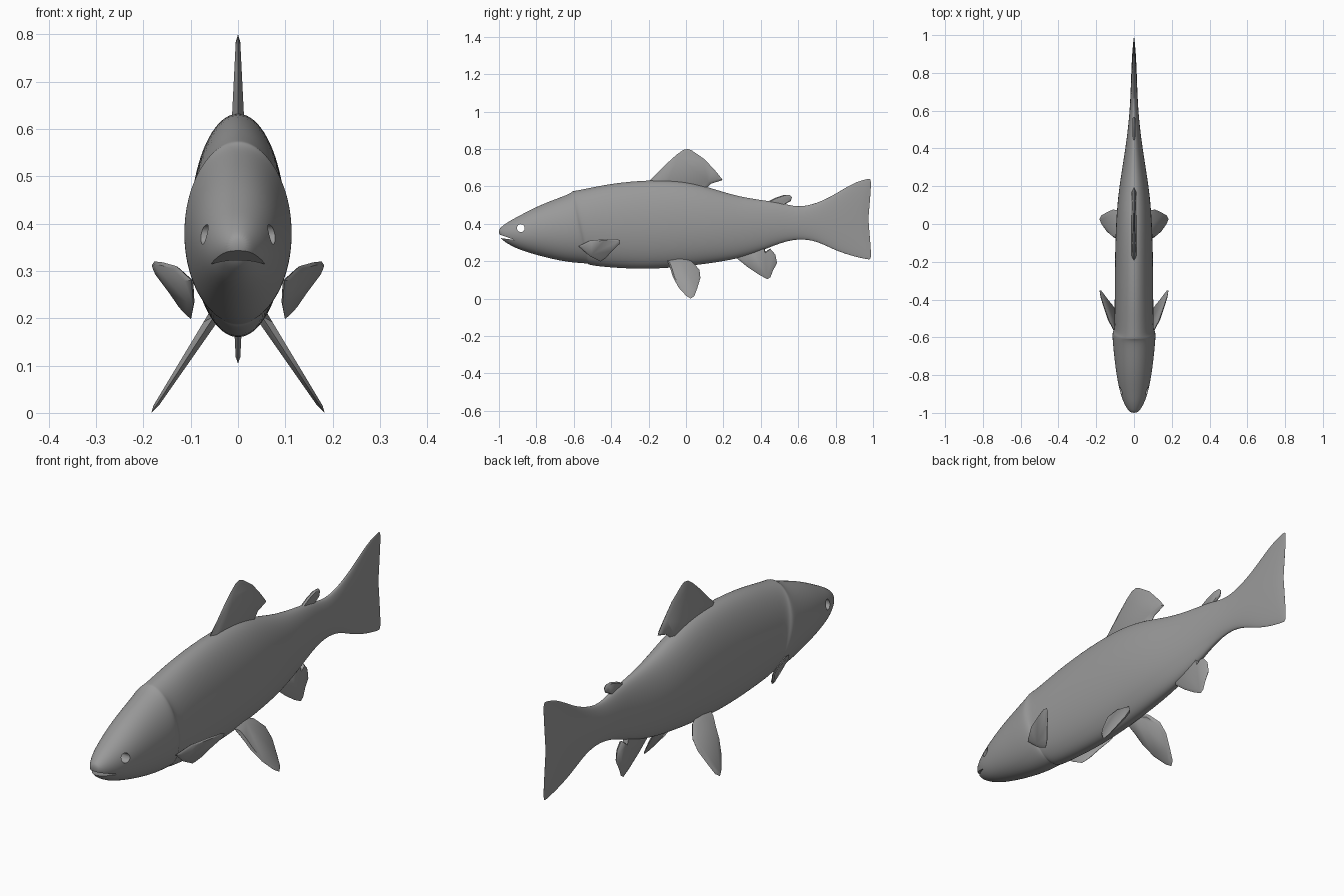
import bpy, bmesh, math

if "Cube" in bpy.data.objects:
    bpy.data.objects.remove(bpy.data.objects["Cube"])

grey = bpy.data.materials.new("fish_grey")
grey.diffuse_color = (0.32, 0.32, 0.32, 1)
grey.use_nodes = True
grey.node_tree.nodes["Principled BSDF"].inputs["Base Color"].default_value = grey.diffuse_color


def make_object(name, bm):
    bmesh.ops.recalc_face_normals(bm, faces=bm.faces)
    mesh = bpy.data.meshes.new(name)
    bm.to_mesh(mesh)
    bm.free()
    mesh.materials.append(grey)
    ob = bpy.data.objects.new(name, mesh)
    bpy.context.collection.objects.link(ob)
    return ob


def activate(ob):
    bpy.ops.object.select_all(action='DESELECT')
    ob.select_set(True)
    bpy.context.view_layer.objects.active = ob


def smooth(ob, angle=40):
    activate(ob)
    bpy.ops.object.shade_smooth_by_angle(angle=math.radians(angle))


def prism(name, outline, x0, x1):
    """Side outline (y, z) swept straight across x."""
    bm = bmesh.new()
    a = [bm.verts.new((x0, y, z)) for y, z in outline]
    b = [bm.verts.new((x1, y, z)) for y, z in outline]
    bm.faces.new(a)
    bm.faces.new(b[::-1])
    for i in range(len(a)):
        j = (i + 1) % len(a)
        bm.faces.new((a[i], b[i], b[j], a[j]))
    return make_object(name, bm)


def fin(name, outline, centre, half):
    """Thin pillow fin: sharp rim, thicker inner ring; centre and half are rules of (y, z)."""
    bm = bmesh.new()
    n = len(outline)
    my = sum(p[0] for p in outline) / n
    mz = sum(p[1] for p in outline) / n
    rim = [bm.verts.new((centre(y, z), y, z)) for y, z in outline]
    for s in (1, -1):
        inner = []
        for y, z in outline:
            y, z = y + (my - y) * 0.14, z + (mz - z) * 0.14
            inner.append(bm.verts.new((centre(y, z) + s * half(y, z), y, z)))
        for i in range(n):
            j = (i + 1) % n
            bm.faces.new((rim[i], rim[j], inner[j], inner[i]))
        bm.faces.new(inner)
    ob = make_object(name, bm)
    smooth(ob, 50)
    return ob


# Body and tail: elliptical rings (y, bottom, top, half width, rearward bow of the edge)
rings = [
    (-1.0, .343, .371, .016, 0), (-.985, .314, .386, .033, 0), (-.95, .291, .412, .053, 0),
    (-.9, .264, .439, .073, 0), (-.8, .232, .493, .094, 0), (-.7, .207, .533, .106, 0),
    (-.62, .192, .562, .114, 0), (-.578, .186, .575, .116, 0), (-.57, .185, .577, .104, 0),
    (-.52, .177, .592, .104, 0), (-.4, .163, .618, .103, 0), (-.2, .153, .638, .102, 0),
    (0, .170, .632, .097, 0), (.15, .190, .588, .085, 0), (.27, .210, .55, .067, 0),
    (.4, .252, .528, .046, 0), (.5, .296, .516, .033, 0), (.6, .321, .486, .023, 0),
    (.7, .308, .510, .018, 0), (.79, .257, .557, .015, .005), (.88, .222, .625, .011, .02),
    (.935, .206, .645, .007, .045), (.953, .205, .645, .004, .045)]
N = 24
bm = bmesh.new()
loops = []
for y, lo, hi, w, bow in rings:
    loop = []
    for k in range(N):
        a = 2 * math.pi * k / N
        t = math.sin(a)
        gill = 0.04 * (0.2 - t) if -.6 < y < -.56 else 0
        loop.append(bm.verts.new((w * math.cos(a), y + bow * t * t + gill,
                                  (lo + hi) / 2 + (hi - lo) / 2 * t)))
    loops.append(loop)
for a, b in zip(loops, loops[1:]):
    for k in range(N):
        j = (k + 1) % N
        bm.faces.new((a[k], a[j], b[j], b[k]))
bm.faces.new(loops[0])
bm.faces.new(loops[-1][::-1])
body = make_object("body", bm)
sub = body.modifiers.new("round", 'SUBSURF')
sub.levels = 2
activate(body)
bpy.ops.object.modifier_apply(modifier="round")

# Mouth slot and eye sockets cut through the head
mouth = prism("mouth_cutter", [(-.915, .314), (-1.05, .361), (-1.05, .331)], -.2, .2)
eye = prism("eye_cutter", [(-.883 + .021 * math.cos(i * math.pi / 8),
                            .377 + .021 * math.sin(i * math.pi / 8)) for i in range(16)], -.2, .2)
for cutter in (mouth, eye):
    cut = body.modifiers.new("cut", 'BOOLEAN')
    cut.operation, cut.object, cut.solver = 'DIFFERENCE', cutter, 'EXACT'
    activate(body)
    bpy.ops.object.modifier_apply(modifier="cut")
    bpy.data.objects.remove(cutter)
smooth(body, 35)


# Fins on the centre line
def middle(y, z):
    return 0


fin("dorsal_fin", [(-.2, .625), (-.1, .725), (-.05, .77), (-.015, .795), (.01, .8), (.03, .793),
                   (.1, .745), (.16, .68), (.197, .634), (.135, .615), (.11, .59), (.1, .53), (-.15, .55)],
    middle, lambda y, z: .004 + .05 * max(0, .8 - z))
fin("adipose_fin", [(.44, .52), (.48, .54), (.527, .555), (.555, .555), (.567, .543), (.56, .522),
                    (.525, .502), (.52, .47), (.45, .47)],
    middle, lambda y, z: .007)
fin("anal_fin", [(.26, .225), (.33, .168), (.39, .128), (.435, .104), (.452, .115), (.465, .15),
                 (.487, .19), (.478, .235), (.45, .268), (.425, .25), (.41, .31), (.33, .28)],
    middle, lambda y, z: .004 + .05 * max(0, z - .1))

# Paired fins, splayed outwards
for side, s in (("right", 1), ("left", -1)):
    fin(side + "_pelvic_fin", [(-.1, .205), (-.085, .165), (-.07, .115), (-.04, .06), (0, .016),
                               (.025, 0), (.045, .014), (.06, .055), (.077, .11), (.072, .155), (.03, .2), (-.04, .225)],
        lambda y, z: s * (.053 + .65 * (.2 - z)), lambda y, z: .005 + .05 * max(0, z))
    fin(side + "_pectoral_fin", [(-.575, .28), (-.515, .31), (-.435, .318), (-.38, .32), (-.352, .312),
                                 (-.352, .295), (-.4, .25), (-.43, .215), (-.457, .198), (-.515, .228)],
        lambda y, z: s * (.105 + .313 * (y + .56) + .438 * (z - .285)),
        lambda y, z: .005 + .02 * max(0, -.35 - y))
